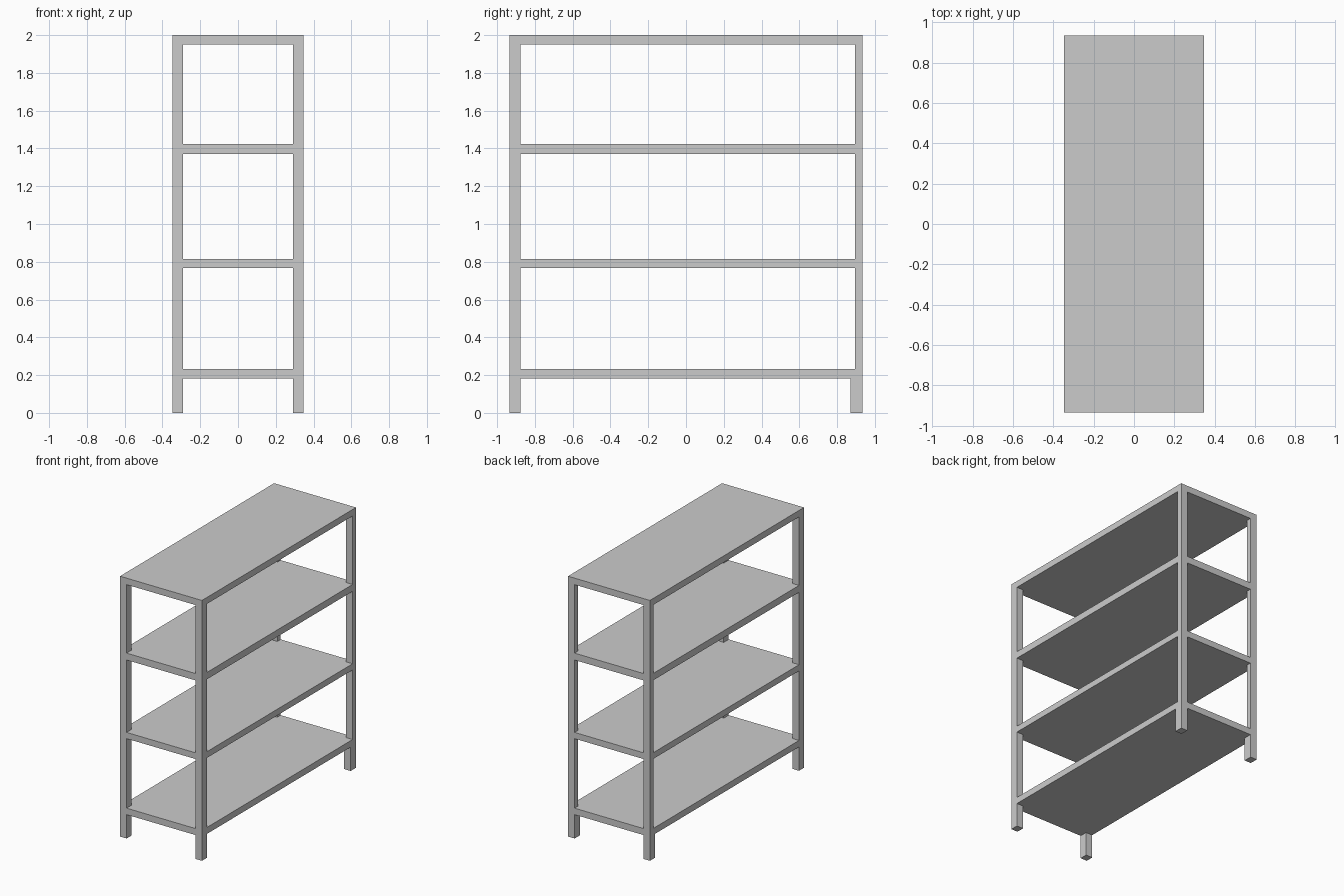
import bpy

if "Cube" in bpy.data.objects:
    bpy.data.objects.remove(bpy.data.objects["Cube"])

HX, HY = 0.348, 0.935          # half width and half depth of the rack
POST_X = 0.056                 # post width
SHELVES = [(0.183, 0.233), (0.767, 0.815), (1.371, 1.424), (1.95, 2.0)]


def box(name, lo, hi):
    bpy.ops.mesh.primitive_cube_add(size=1, location=[(a + b) / 2 for a, b in zip(lo, hi)])
    ob = bpy.context.object
    ob.name = name
    ob.scale = [b - a for a, b in zip(lo, hi)]
    bpy.ops.object.transform_apply(location=False, rotation=False, scale=True)
    return ob


def post_pair(name, y0, y1, z0, z1):
    """Right post section, mirrored to the left side."""
    ob = box(name, (HX - POST_X, y0, z0), (HX, y1, z1))
    bpy.ops.object.transform_apply(location=True, rotation=False, scale=False)
    ob.modifiers.new("mirror", 'MIRROR').use_axis[0] = True


# Flat shelves, flush with the outside of the posts
for i, (z0, z1) in enumerate(SHELVES):
    box(f"shelf_{i + 1}", (-HX, -HY, z0), (HX, HY, z1))

# Post sections filling the gaps between shelves; feet are the lowest ones
bottom = 0.0
for i, (z0, z1) in enumerate(SHELVES):
    part = "foot" if i == 0 else f"post_{i}"
    back_depth = 0.064 if i == 0 else 0.041    # back posts are slimmer above the feet
    post_pair(f"front_{part}", -HY, -HY + 0.06, bottom, z0)
    post_pair(f"back_{part}", HY - back_depth, HY, bottom, z0)
    bottom = z1
